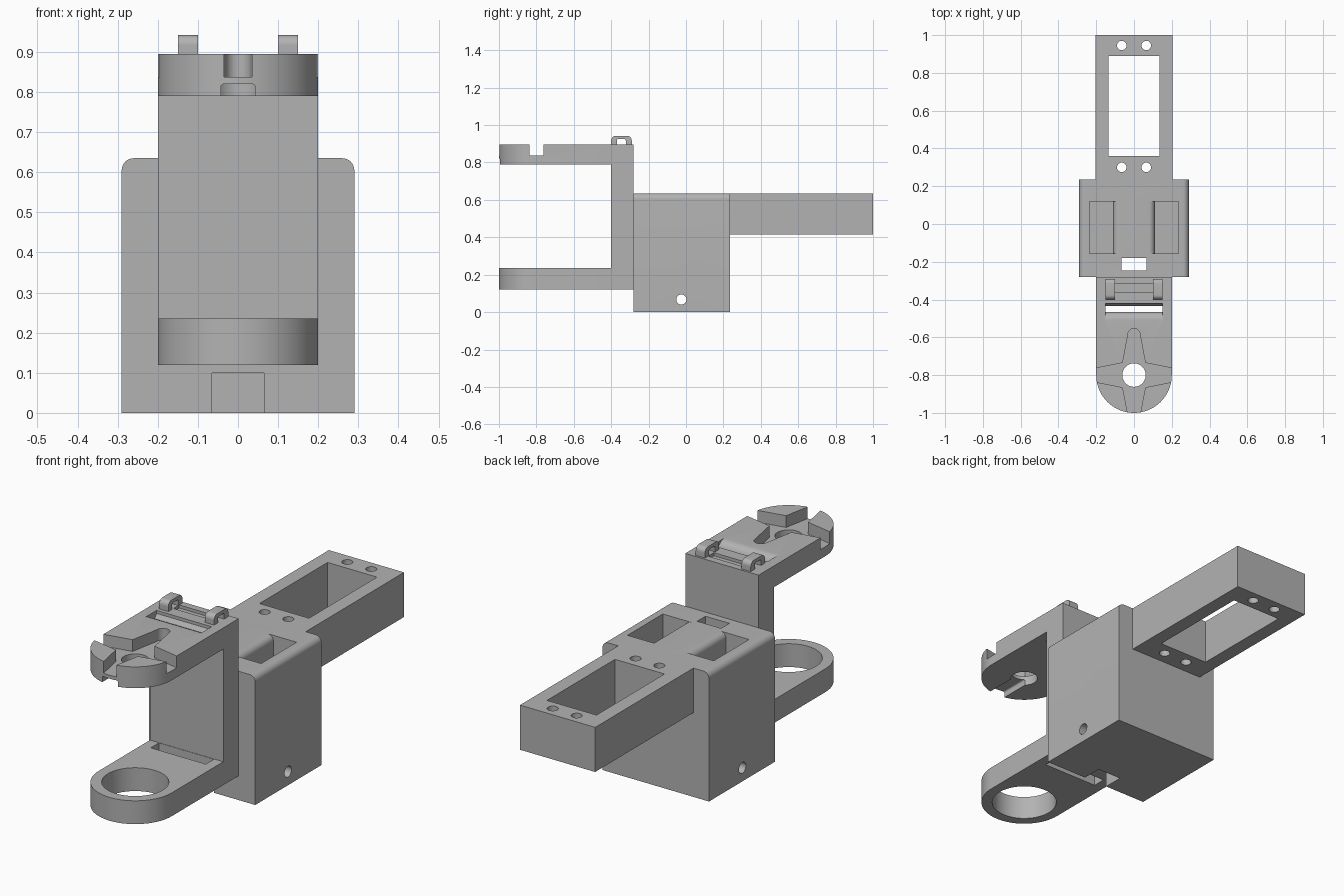
import bpy, bmesh
from math import sin, cos, radians

old = bpy.data.objects.get("Cube")
if old:
    bpy.data.objects.remove(old, do_unlink=True)

grey = bpy.data.materials.new("plain_grey")
grey.use_nodes = True
GREY = (0.45, 0.45, 0.45, 1)
grey.diffuse_color = GREY
grey.node_tree.nodes["Principled BSDF"].inputs["Base Color"].default_value = GREY


def arc(cx, cy, r, start, end, n=8):
    """Points along a circular arc, angles in degrees."""
    angles = [radians(start + (end - start) * i / n) for i in range(n + 1)]
    return [(cx + r * cos(a), cy + r * sin(a)) for a in angles]


def circle(cx, cy, r, n=48):
    return arc(cx, cy, r, 0, 360, n)[:-1]


def rect(a0, a1, b0, b1):
    return [(a0, b0), (a1, b0), (a1, b1), (a0, b1)]


def prism(name, outline, axis, lo, hi):
    """Extrude a flat outline along x, y or z."""
    def place(p, t):
        return {"x": (t, p[0], p[1]), "y": (p[0], t, p[1]), "z": (p[0], p[1], t)}[axis]
    bm = bmesh.new()
    ends = [[bm.verts.new(place(p, t)) for p in outline] for t in (lo, hi)]
    bm.faces.new(ends[0])
    bm.faces.new(ends[1])
    n = len(outline)
    for i in range(n):
        j = (i + 1) % n
        bm.faces.new((ends[0][i], ends[0][j], ends[1][j], ends[1][i]))
    bmesh.ops.recalc_face_normals(bm, faces=bm.faces)
    mesh = bpy.data.meshes.new(name)
    bm.to_mesh(mesh)
    bm.free()
    obj = bpy.data.objects.new(name, mesh)
    mesh.materials.append(grey)
    bpy.context.collection.objects.link(obj)
    return obj


def combine(target, tool, operation="DIFFERENCE"):
    mod = target.modifiers.new("combine", "BOOLEAN")
    mod.operation = operation
    mod.solver = "EXACT"
    mod.object = tool
    bpy.context.view_layer.objects.active = target
    bpy.ops.object.modifier_apply(modifier=mod.name)
    bpy.data.objects.remove(tool, do_unlink=True)


def cut(target, outline, axis, lo, hi):
    combine(target, prism("cutter", outline, axis, lo, hi))


# Main block with rounded top edges
TOP = 0.635
block = prism("main_block", [(-0.29, 0), (0.29, 0)]
              + arc(0.26, TOP - 0.03, 0.03, 0, 90)
              + arc(-0.26, TOP - 0.03, 0.03, 90, 180), "y", -0.28, 0.235)

# Rear arm joined to the block
rear = prism("rear_arm", rect(-0.205, 0.205, 0.1, 1), "z", 0.415, TOP)
combine(block, rear, "UNION")
cut(block, rect(-0.135, 0.135, 0.36, 0.89), "z", 0.3, 0.8)
for x in (-0.065, 0.065):
    for y in (0.3, 0.945):
        cut(block, circle(x, y, 0.025, 32), "z", 0.3, 0.8)

# Twin pockets with rounded inner lips
for side in (-1, 1):
    pocket = [(0.235, 0.7), (0.235, 0.25), (0.11, 0.25)]
    pocket += arc(0.08, TOP - 0.03, 0.03, 0, 90) + [(0.08, 0.7)]
    cut(block, [(side * x, z) for x, z in pocket], "y", -0.155, 0.12)

# Cable slot, its exit at the foot, and the cross pin hole
cut(block, rect(-0.065, 0.065, -0.245, -0.18), "z", -0.1, 0.8)
cut(block, rect(-0.065, 0.065, -0.3, -0.18), "z", -0.1, 0.1)
cut(block, circle(-0.025, 0.067, 0.027, 32), "x", -0.4, 0.4)


# Front bracket: wall plus two round-ended arms
def round_arm(name, lo, hi):
    outline = [(0.2, -0.34), (-0.2, -0.34)] + arc(0, -0.8, 0.2, 180, 360, 40)
    return prism(name, outline, "z", lo, hi)


bracket = prism("front_bracket", rect(-0.2, 0.2, -0.4, -0.28), "z", 0.12, 0.895)
combine(bracket, round_arm("lower_arm", 0.12, 0.235), "UNION")
combine(bracket, round_arm("upper_arm", 0.79, 0.895), "UNION")

# Lower ring and strap slot
cut(bracket, circle(0, -0.8, 0.15, 64), "z", 0.05, 0.4)
cut(bracket, rect(-0.15, 0.15, -0.465, -0.402), "z", 0.05, 0.4)

# Upper strap slot with a rounded front lip
lip = [(-0.435, 0.7), (-0.465, 0.7)] + arc(-0.51, 0.85, 0.045, 0, 90)
lip += [(-0.51, 0.95), (-0.42, 0.95), (-0.42, 0.88), (-0.435, 0.86)]
cut(bracket, lip, "x", -0.15, 0.15)

# Star-shaped recess, centre hole and groove beneath
star = [(0.06, -0.735), (0.032, -0.585)] + arc(0, -0.585, 0.032, 15, 165)
star += [(-0.032, -0.585), (-0.06, -0.735), (-0.22, -0.767), (-0.22, -0.833),
         (-0.06, -0.865), (-0.03, -1.02), (0.03, -1.02), (0.06, -0.865),
         (0.22, -0.833), (0.22, -0.767)]
cut(bracket, star, "z", 0.837, 0.95)
cut(bracket, circle(0, -0.8, 0.062), "z", 0.7, 0.95)
groove = [(-0.043, 0.75), (0.043, 0.75)] + arc(0.035, 0.812, 0.008, 0, 90, 4)
groove += arc(-0.035, 0.812, 0.008, 90, 180, 4)
cut(bracket, groove, "y", -1.05, -0.8)

# Shallow groove between the top loops
cut(bracket, rect(-0.1, 0.1, -0.36, -0.315), "z", 0.88, 0.95)

# Pair of small loops on top
for label, x in (("right", -0.15), ("left", 0.1)):
    arch = [(-0.4, 0.89), (-0.4, 0.918)]
    arch += arc(-0.376, 0.918, 0.024, 180, 90) + arc(-0.314, 0.918, 0.024, 90, 0)
    arch += [(-0.29, 0.89), (-0.322, 0.89)]
    arch += arc(-0.33, 0.917, 0.008, 0, 90, 4) + arc(-0.362, 0.917, 0.008, 90, 180, 4)
    arch += [(-0.37, 0.89)]
    prism(label + "_loop", arch, "x", x, x + 0.05)

# Smooth the curved walls, keep hard edges
for obj in bpy.context.collection.objects:
    if obj.type == "MESH":
        bpy.ops.object.select_all(action="DESELECT")
        obj.select_set(True)
        bpy.context.view_layer.objects.active = obj
        bpy.ops.object.shade_smooth_by_angle(angle=radians(30))
